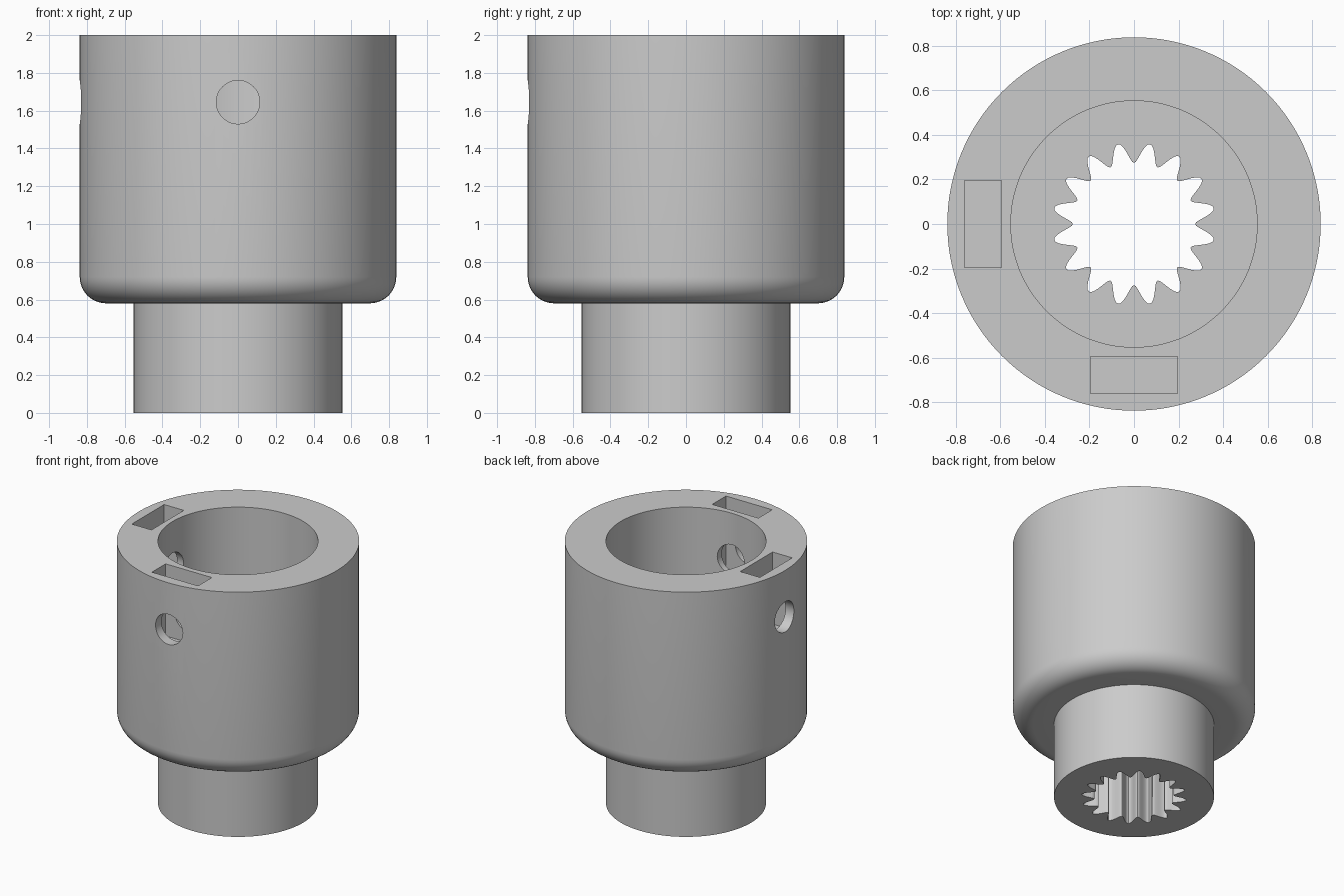
import bpy, bmesh, math
from mathutils import Matrix, Vector

cube = bpy.data.objects.get("Cube")
if cube:
    bpy.data.objects.remove(cube, do_unlink=True)

SEGMENTS = 128
TEETH = 16
HEIGHT, BODY_R, BORE_R = 2.0, 0.838, 0.553
SHOULDER, FILLET, FLOOR = 0.58, 0.14, 0.88

grey = bpy.data.materials.new("plain grey")
grey.use_nodes = True
grey.diffuse_color = (0.6, 0.6, 0.6, 1)
grey.node_tree.nodes["Principled BSDF"].inputs["Base Color"].default_value = grey.diffuse_color


def make_object(name, bm):
    bmesh.ops.recalc_face_normals(bm, faces=bm.faces)
    mesh = bpy.data.meshes.new(name)
    bm.to_mesh(mesh)
    bm.free()
    mesh.materials.append(grey)
    obj = bpy.data.objects.new(name, mesh)
    bpy.context.collection.objects.link(obj)
    return obj


def lathe(name, profile):
    bm = bmesh.new()
    verts = [bm.verts.new((r, 0, z)) for r, z in profile]
    edges = [bm.edges.new(pair) for pair in zip(verts, verts[1:])]
    bmesh.ops.spin(bm, geom=verts + edges, axis=(0, 0, 1), cent=(0, 0, 0),
                   angle=math.tau, steps=SEGMENTS, use_duplicate=False)
    bmesh.ops.remove_doubles(bm, verts=bm.verts, dist=0.0005)
    return make_object(name, bm)


def spline_cutter():
    # Wavy toothed outline, extruded up through the floor of the cup
    bm = bmesh.new()
    steps = TEETH * 14
    ring = []
    for i in range(steps):
        a = math.tau * i / steps
        r = 0.32 - 0.045 * math.cos(TEETH * a)
        ring.append(bm.verts.new((r * math.cos(a), r * math.sin(a), -0.1)))
    face = bm.faces.new(ring)
    top = bmesh.ops.extrude_face_region(bm, geom=[face])["geom"]
    bmesh.ops.translate(bm, vec=(0, 0, FLOOR + 0.2),
                        verts=[v for v in top if isinstance(v, bmesh.types.BMVert)])
    return make_object("spline_cutter", bm)


def slot_cutter(turn):
    # Nut pocket sunk from the rim
    bm = bmesh.new()
    place = (Matrix.Rotation(turn, 4, 'Z') @ Matrix.Translation((0, -0.677, 1.78))
             @ Matrix.Diagonal((0.39, 0.166, 0.66, 1)))
    bmesh.ops.create_cube(bm, size=1, matrix=place)
    return make_object("slot_cutter", bm)


def screw_cutter(turn):
    # Radial screw hole through one wall
    bm = bmesh.new()
    place = (Matrix.Rotation(turn, 4, 'Z') @ Matrix.Translation((0, -0.7, 1.645))
             @ Matrix.Rotation(math.pi / 2, 4, 'X'))
    bmesh.ops.create_cone(bm, cap_ends=True, segments=48, radius1=0.115,
                          radius2=0.115, depth=0.6, matrix=place)
    return make_object("screw_cutter", bm)


# Cup with a rounded lower edge, standing on a narrower sleeve
profile = [(0, 0), (BORE_R, 0), (BORE_R, SHOULDER)]
for i in range(11):
    a = math.pi / 2 * i / 10
    profile.append((BODY_R - FILLET + FILLET * math.sin(a),
                    SHOULDER + FILLET - FILLET * math.cos(a)))
profile += [(BODY_R, HEIGHT), (BORE_R, HEIGHT), (BORE_R, FLOOR), (0, FLOOR)]
coupler = lathe("coupler_body", profile)

# Spline bore, plus a pocket and screw hole on the front and right walls
cutters = [spline_cutter()]
for turn in (0, -math.pi / 2):
    cutters += [slot_cutter(turn), screw_cutter(turn)]

bpy.ops.object.select_all(action='DESELECT')
coupler.select_set(True)
bpy.context.view_layer.objects.active = coupler
for cutter in cutters:
    cutter.hide_render = True
    cut = coupler.modifiers.new("cut", 'BOOLEAN')
    cut.operation = 'DIFFERENCE'
    cut.solver = 'EXACT'
    cut.object = cutter
    bpy.ops.object.modifier_apply(modifier=cut.name)
    bpy.data.objects.remove(cutter, do_unlink=True)

bpy.ops.object.shade_smooth_by_angle(angle=math.radians(35))
